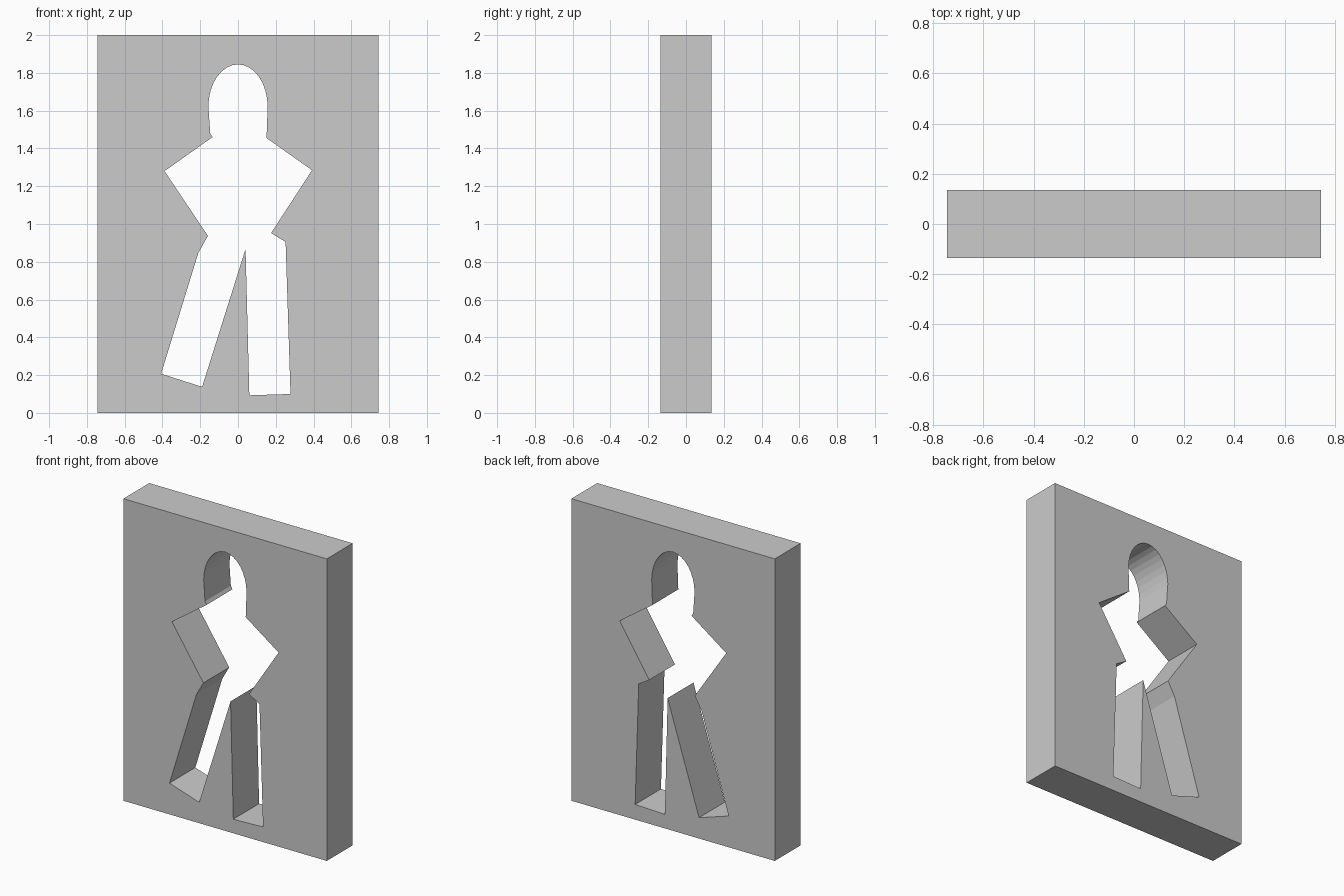
import bpy
from math import cos, sin, pi

if "Cube" in bpy.data.objects:
    bpy.data.objects.remove(bpy.data.objects["Cube"])

HALF_W, HEIGHT, HALF_D = 0.745, 2.0, 0.135


def add_loop(curve, points):
    spline = curve.splines.new('POLY')
    spline.points.add(len(points) - 1)
    for p, (x, z) in zip(spline.points, points):
        p.co = (x, z, 0, 1)
    spline.use_cyclic_u = True


# Outer slab outline
slab = [(-HALF_W, 0), (HALF_W, 0), (HALF_W, HEIGHT), (-HALF_W, HEIGHT)]

# Rounded head of the cut-out, left to right
head = [(-0.157 * cos(pi * i / 16), 1.62 + 0.225 * sin(pi * i / 16))
        for i in range(17)]

# Right shoulder, elbow and waist, then both legs, then the left side
body = [(0.151, 1.455), (0.392, 1.285), (0.175, 0.952), (0.252, 0.905),
        (0.278, 0.10), (0.06, 0.093), (0.04, 0.868), (-0.19, 0.138),
        (-0.407, 0.207), (-0.21, 0.847), (-0.159, 0.937), (-0.389, 1.28),
        (-0.135, 1.46), (-0.147, 1.48)]

# Filled profile with the figure as a hole, extruded through the thickness
curve = bpy.data.curves.new("wall_panel", 'CURVE')
curve.dimensions = '2D'
curve.fill_mode = 'BOTH'
curve.extrude = HALF_D
add_loop(curve, slab)
add_loop(curve, head + body)

panel = bpy.data.objects.new("wall_panel", curve)
bpy.context.collection.objects.link(panel)
panel.rotation_euler.x = pi / 2

# Turn into a flat-shaded, welded mesh
bpy.context.view_layer.objects.active = panel
panel.select_set(True)
bpy.ops.object.convert(target='MESH')
bpy.ops.object.transform_apply(location=False, rotation=True, scale=False)
bpy.ops.object.mode_set(mode='EDIT')
bpy.ops.mesh.select_all(action='SELECT')
bpy.ops.mesh.remove_doubles(threshold=0.0001)
bpy.ops.mesh.normals_make_consistent(inside=False)
bpy.ops.object.mode_set(mode='OBJECT')
bpy.ops.object.shade_flat()
